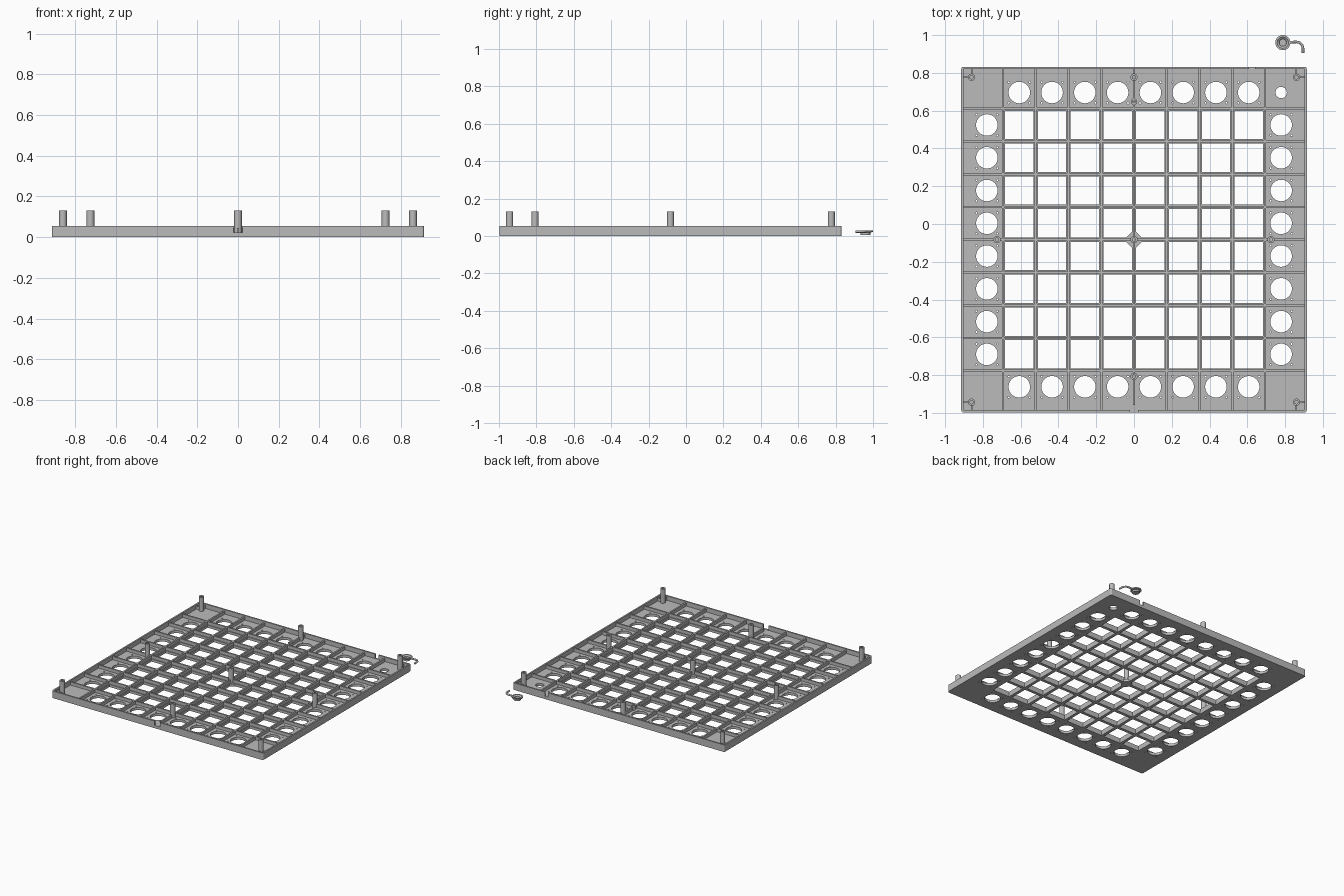
import bpy, bmesh, math
from mathutils import Matrix

if "Cube" in bpy.data.objects:
    bpy.data.objects.remove(bpy.data.objects["Cube"])

P = 0.1735            # grid pitch
CY = -0.083           # centre of the tray in y
HALF = 0.915          # half width of the tray
FLOOR, RIB, WALL = 0.02, 0.045, 0.055
EDGE = 0.779          # distance of the edge holes from the centre

grey = bpy.data.materials.new("plain_grey")
grey.diffuse_color = (0.5, 0.5, 0.5, 1)
grey.use_nodes = True
grey.node_tree.nodes["Principled BSDF"].inputs["Base Color"].default_value = grey.diffuse_color


def box(bm, x0, x1, y0, y1, z0, z1):
    m = Matrix.Translation(((x0 + x1) / 2, (y0 + y1) / 2, (z0 + z1) / 2))
    m = m @ Matrix.Diagonal((x1 - x0, y1 - y0, z1 - z0, 1))
    return bmesh.ops.create_cube(bm, size=1, matrix=m)["verts"]


def rod(bm, x, y, r, z0, z1, n):
    bmesh.ops.create_cone(bm, cap_ends=True, segments=n, radius1=r, radius2=r,
                          depth=z1 - z0,
                          matrix=Matrix.Translation((x, y, (z0 + z1) / 2)))


def lathe(bm, x, y, profile, n=24):
    """Turn an (r, z) profile that starts and ends on the axis."""
    rings = []
    for r, z in profile:
        if r == 0:
            rings.append([bm.verts.new((x, y, z))] * n)
        else:
            rings.append([bm.verts.new((x + r * math.cos(2 * math.pi * i / n),
                                        y + r * math.sin(2 * math.pi * i / n), z))
                          for i in range(n)])
    for a, b in zip(rings, rings[1:]):
        for i in range(n):
            j = (i + 1) % n
            vs = []
            for v in (a[i], a[j], b[j], b[i]):
                if v not in vs:
                    vs.append(v)
            bm.faces.new(vs)


def finish(bm, name, smooth=False):
    bmesh.ops.recalc_face_normals(bm, faces=bm.faces[:])
    me = bpy.data.meshes.new(name)
    bm.to_mesh(me)
    bm.free()
    me.materials.append(grey)
    ob = bpy.data.objects.new(name, me)
    bpy.context.collection.objects.link(ob)
    bpy.ops.object.select_all(action='DESELECT')
    ob.select_set(True)
    bpy.context.view_layer.objects.active = ob
    if smooth:
        bpy.ops.object.shade_smooth_by_angle(angle=math.radians(35))
    return ob


def cut(target, cutter):
    bpy.context.view_layer.objects.active = target
    mod = target.modifiers.new("cut", 'BOOLEAN')
    mod.operation, mod.solver, mod.object = 'DIFFERENCE', 'EXACT', cutter
    bpy.ops.object.modifier_apply(modifier=mod.name)
    bpy.data.objects.remove(cutter)


# Tray body with slightly rounded corners
bm = bmesh.new()
box(bm, -HALF, HALF, CY - HALF, CY + HALF, 0, WALL)
upright = [e for e in bm.edges if abs(e.verts[0].co.z - e.verts[1].co.z) > 0.01]
bmesh.ops.bevel(bm, geom=upright, offset=0.012, segments=3, profile=0.5, affect='EDGES')
tray = finish(bm, "tray")

# Hollow inside of the tray
bm = bmesh.new()
inn = HALF - 0.012
box(bm, -inn, inn, CY - inn, CY + inn, FLOOR, 0.1)
cut(tray, finish(bm, "pocket_cutter"))

# Square windows, round edge holes with screw holes, and wall notches
bm = bmesh.new()
cells = [(i - 3.5) * P for i in range(8)]
for x in cells:
    for y in cells:
        box(bm, x - 0.075, x + 0.075, CY + y - 0.075, CY + y + 0.075, -0.02, 0.04)
for t in cells:
    for x, y in ((t, EDGE), (t, -EDGE), (EDGE, t), (-EDGE, t)):
        rod(bm, x, CY + y, 0.057, -0.02, 0.04, 40)
        for sx in (-1, 1):
            for sy in (-1, 1):
                rod(bm, x + sx * 0.055, CY + y + sy * 0.055, 0.005, -0.02, 0.04, 8)
rod(bm, EDGE, CY + EDGE, 0.03, -0.02, 0.04, 32)
box(bm, -0.022, 0.022, CY - HALF - 0.02, CY - HALF + 0.018, FLOOR + 0.002, 0.1)
box(bm, 0.61, 0.64, CY + HALF - 0.018, CY + HALF + 0.02, FLOOR + 0.002, 0.1)
cut(tray, finish(bm, "hole_cutter"))

# Ribs crossing the whole tray
bm = bmesh.new()
for i in range(-4, 5):
    c, h = i * P, 0.006
    box(bm, c - h, c + h, CY - inn - 0.002 + (0.03 if i == 0 else 0), CY + inn + 0.002,
        0.005, RIB)
    box(bm, -inn - 0.002, inn + 0.002, CY + c - h, CY + c + h, 0.005, RIB)
finish(bm, "grid_ribs")

# Diamond pad under the centre post
bm = bmesh.new()
rod(bm, 0, CY, 0.053, 0, FLOOR, 4)
finish(bm, "centre_pad")

# Hollow posts
corners = [(sx * 0.86, CY + sy * 0.86) for sx in (-1, 1) for sy in (-1, 1)]
others = [(0, 0.777), (0, -0.807), (-0.725, CY), (0.725, CY), (0, CY)]
bm = bmesh.new()
for x, y in corners + others:
    lathe(bm, x, y, [(0, 0.005), (0.019, 0.005), (0.019, 0.13),
                     (0.009, 0.13), (0.009, 0.07), (0, 0.07)])
finish(bm, "posts", True)

# Thin webs that tie the corner posts to the walls
bm = bmesh.new()
for x, y in corners:
    sx = 1 if x > 0 else -1
    sy = 1 if y > CY else -1
    xe, ye = sx * (inn + 0.002), CY + sy * (inn + 0.002)
    box(bm, min(x, xe), max(x, xe), y - 0.004, y + 0.004, 0.01, RIB)
    box(bm, x - 0.004, x + 0.004, min(y, ye), max(y, ye), 0.01, RIB)
finish(bm, "post_webs")

# Small ring boss on the middle rib
bm = bmesh.new()
lathe(bm, 0, 0.648, [(0, 0.01), (0.017, 0.01), (0.017, RIB + 0.002),
                     (0.009, RIB + 0.002), (0.009, RIB - 0.01), (0, RIB - 0.01)], 20)
finish(bm, "ring_boss", True)

# Separate flanged cup beside the tray
bm = bmesh.new()
lathe(bm, 0.788, 0.96, [(0, 0.005), (0.027, 0.005), (0.027, 0.019), (0.04, 0.022),
                        (0.04, 0.03), (0.03, 0.03), (0.019, 0.022),
                        (0.019, 0.01), (0, 0.01)], 32)
finish(bm, "cup", True)

# Bent arm on the cup
path = [(0.822, 0.962), (0.86, 0.964), (0.878, 0.96), (0.89, 0.948), (0.895, 0.93), (0.895, 0.905)]
cu = bpy.data.curves.new("cup_arm", 'CURVE')
cu.dimensions = '3D'
cu.bevel_depth, cu.bevel_resolution, cu.use_fill_caps = 0.007, 2, True
sp = cu.splines.new('POLY')
sp.points.add(len(path) - 1)
for pt, (x, y) in zip(sp.points, path):
    pt.co = (x, y, 0.024, 1)
cu.materials.append(grey)
bpy.context.collection.objects.link(bpy.data.objects.new("cup_arm", cu))
